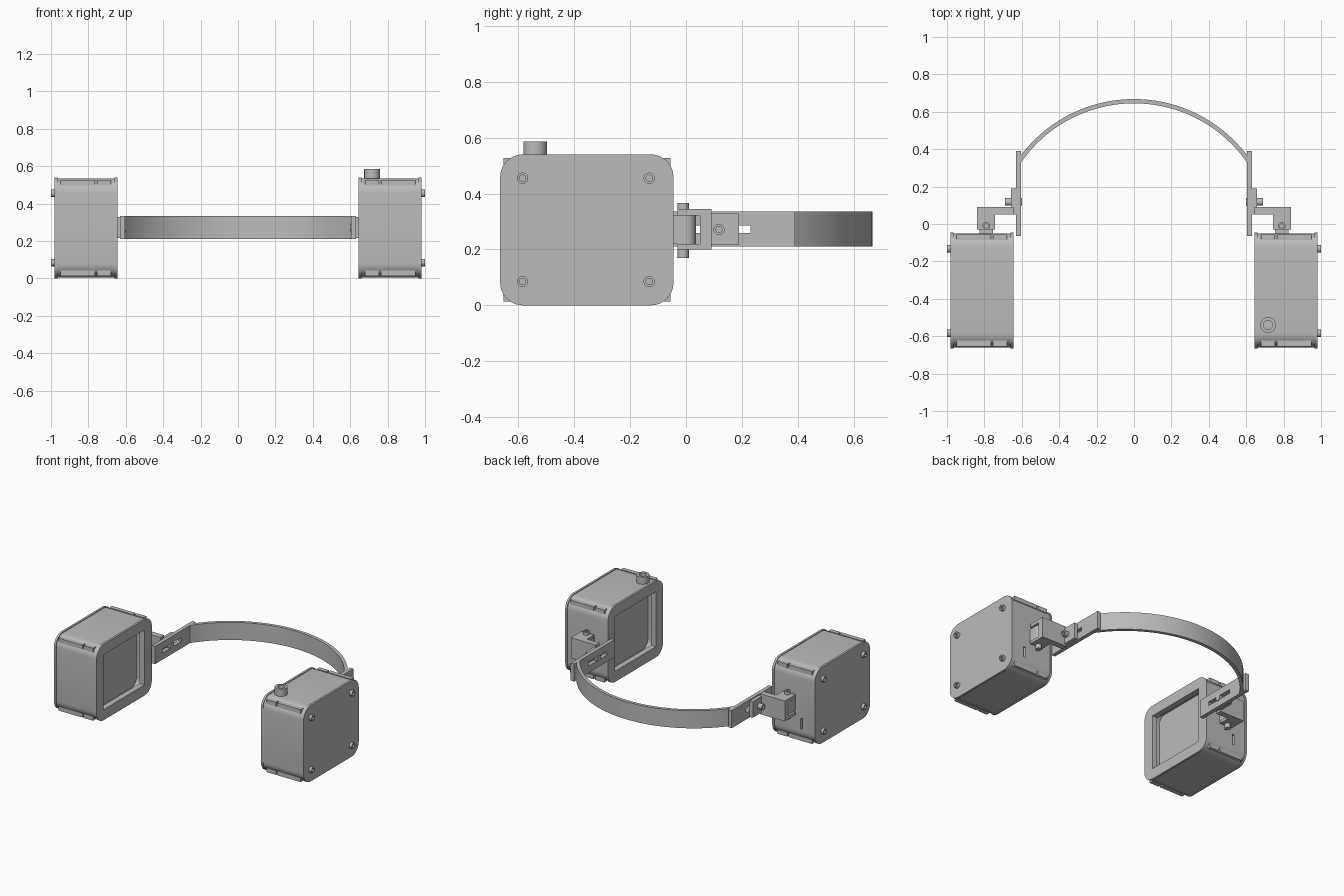
import bpy, bmesh, math
from mathutils import Vector, Matrix

if "Cube" in bpy.data.objects:
    bpy.data.objects.remove(bpy.data.objects["Cube"])

grey = bpy.data.materials.new("light grey")
grey.use_nodes = True
COLOUR = (0.5, 0.5, 0.5, 1)
grey.diffuse_color = COLOUR
grey.node_tree.nodes["Principled BSDF"].inputs["Base Color"].default_value = COLOUR
parts = []

# Box housing extents
Y0, Y1, Z0, Z1 = -0.665, -0.045, 0.0, 0.54
YC, ZC = (Y0 + Y1) / 2, (Z0 + Z1) / 2


def finish(name, bm):
    bmesh.ops.recalc_face_normals(bm, faces=bm.faces)
    mesh = bpy.data.meshes.new(name)
    bm.to_mesh(mesh)
    bm.free()
    mesh.materials.append(grey)
    ob = bpy.data.objects.new(name, mesh)
    bpy.context.collection.objects.link(ob)
    parts.append(ob)
    return ob


def box(name, side, x, y, z):
    bm = bmesh.new()
    bmesh.ops.create_cube(bm, size=1)
    for v in bm.verts:
        v.co = Vector((side * (x[0] if v.co.x < 0 else x[1]),
                       y[0] if v.co.y < 0 else y[1],
                       z[0] if v.co.z < 0 else z[1]))
    return finish(name, bm)


def prism(name, points, offset):
    """Extrude a closed outline along an offset."""
    bm = bmesh.new()
    face = bm.faces.new([bm.verts.new(p) for p in points])
    new = bmesh.ops.extrude_face_region(bm, geom=[face])["geom"]
    bmesh.ops.translate(bm, vec=offset, verts=[g for g in new if isinstance(g, bmesh.types.BMVert)])
    return finish(name, bm)


def rounded_slab(name, side, x, margin, radius):
    """Rounded rectangle in the side plane, extruded across x."""
    points = []
    for i, (sy, sz) in enumerate([(1, 1), (-1, 1), (-1, -1), (1, -1)]):
        cy = YC + sy * ((Y1 - Y0) / 2 - margin - radius)
        cz = ZC + sz * ((Z1 - Z0) / 2 - margin - radius)
        for k in range(9):
            a = math.pi / 2 * (i + k / 8)
            points.append((side * x[0], cy + radius * math.cos(a), cz + radius * math.sin(a)))
    return prism(name, points, (side * (x[1] - x[0]), 0, 0))


def cylinder(name, start, direction, length, radius, hole=0.0, depth=0.0, segments=32):
    bm = bmesh.new()
    bmesh.ops.create_cone(bm, cap_ends=True, segments=segments,
                          radius1=radius, radius2=radius, depth=length)
    if hole:
        cap = max(bm.faces, key=lambda f: f.calc_center_median().z)
        bmesh.ops.inset_region(bm, faces=[cap], thickness=radius - hole)
        new = bmesh.ops.extrude_face_region(bm, geom=[cap])["geom"]
        bmesh.ops.translate(bm, vec=(0, 0, -depth),
                            verts=[g for g in new if isinstance(g, bmesh.types.BMVert)])
        if cap.is_valid:
            bmesh.ops.delete(bm, geom=[cap], context="FACES_ONLY")
    d = Vector(direction)
    bm.transform(Matrix.Translation(Vector(start) + d * length / 2)
                 @ d.to_track_quat("Z", "Y").to_matrix().to_4x4())
    return finish(name, bm)


def cut(ob, cutters):
    """Subtract the cutters from an object and bake the result."""
    for c in cutters:
        c.hide_render = True
        mod = ob.modifiers.new("cut", "BOOLEAN")
        mod.operation, mod.solver, mod.object = "DIFFERENCE", "EXACT", c
    bpy.context.view_layer.update()
    graph = bpy.context.evaluated_depsgraph_get()
    mesh = bpy.data.meshes.new_from_object(ob.evaluated_get(graph))
    ob.modifiers.clear()
    ob.data = mesh


def drop(cutters):
    for c in cutters:
        parts.remove(c)
        bpy.data.objects.remove(c)


for side, label in ((1, "left"), (-1, "right")):
    # Housing: rim, hollow body and outer lid
    rim = rounded_slab(label + "_rim", side, (0.645, 0.66), 0, 0.08)
    body = rounded_slab(label + "_body", side, (0.66, 0.965), 0.005, 0.077)
    rounded_slab(label + "_lid", side, (0.965, 0.98), 0, 0.08)
    opening = box("opening_cutter", side, (0.6, 0.69), (Y0 + 0.08, Y1 - 0.08), (Z0 + 0.075, Z1 - 0.075))
    cavity = rounded_slab("cavity_cutter", side, (0.685, 0.745), 0.03, 0.05)
    cup = cylinder("cup_cutter", (side * 0.74, YC, ZC), (side, 0, 0), 0.11, 0.172, segments=48)
    slot = box("slot_cutter", side, (0.865, 0.88), (Y1 - 0.03, Y1 + 0.03), (0.1, 0.175))
    cut(rim, [opening])
    cut(body, [opening, cavity, cup, slot])
    drop([opening, cavity, cup, slot])
    cylinder(label + "_cup_stud", (side * 0.85, YC, ZC), (-side, 0, 0), 0.02, 0.015)

    # Clip bars along the four rounded edges
    for sy in (-1, 1):
        for sz in (-1, 1):
            cy = YC + sy * ((Y1 - Y0) / 2 - 0.026)
            cz = ZC + sz * ((Z1 - Z0) / 2 - 0.028)
            for x in ((0.68, 0.755), (0.765, 0.95)):
                box(label + "_clip_bar", side, x, (cy - 0.015, cy + 0.015), (cz - 0.015, cz + 0.015))

    # Lid screws
    for y in (-0.585, -0.132):
        for z in (0.085, 0.455):
            cylinder(label + "_lid_screw", (side * 0.975, y, z), (side, 0, 0), 0.025, 0.02, 0.011, 0.012)

    # Slotted side arm
    arm = box(label + "_arm", side, (0.605, 0.632), (-0.065, 0.39), (0.21, 0.335))
    groove = box("groove_cutter", side, (0.55, 0.7), (0.02, 0.23), (0.258, 0.285))
    cut(arm, [groove])
    drop([groove])

    # Bracket with fork
    box(label + "_bracket_plate", side, (0.632, 0.658), (0.05, 0.19), (0.215, 0.328))
    box(label + "_bracket_web", side, (0.645, 0.84), (0.05, 0.092), (0.2, 0.345))
    for z in ((0.2, 0.22), (0.322, 0.345)):
        box(label + "_fork_prong", side, (0.742, 0.84), (-0.03, 0.06), z)
    cylinder(label + "_arm_bolt", (side * 0.6, 0.118, 0.271), (side, 0, 0), 0.09, 0.02, 0.011, 0.012)

    # Hinge barrel and pin
    cylinder(label + "_hinge_barrel", (side * 0.79, 0.0, 0.22), (0, 0, 1), 0.102, 0.035)
    box(label + "_hinge_tab", side, (0.755, 0.825), (-0.055, 0.0), (0.22, 0.322))
    cylinder(label + "_hinge_pin", (side * 0.79, -0.01, 0.17), (0, 0, 1), 0.197, 0.02, 0.011, 0.012)

# Hollow knob on top of the left housing
cylinder("top_knob", (0.717, -0.54, 0.53), (0, 0, 1), 0.056, 0.042, 0.024, 0.045)

# Curved rear band
R_OUT, R_IN, CY = 0.758, 0.735, -0.09
STEPS = 48


def arc(radius, x_end):
    half = math.asin(x_end / radius)
    return [(radius * math.sin(half * (2 * i / STEPS - 1)),
             CY + radius * math.cos(half * (2 * i / STEPS - 1)), 0.21) for i in range(STEPS + 1)]


prism("rear_band", arc(R_OUT, 0.61) + arc(R_IN, 0.61)[::-1], (0, 0, 0.125))

# Smooth the round surfaces and keep hard edges
bpy.ops.object.select_all(action="DESELECT")
for ob in parts:
    ob.select_set(True)
bpy.context.view_layer.objects.active = parts[0]
bpy.ops.object.shade_smooth_by_angle(angle=math.radians(30))
